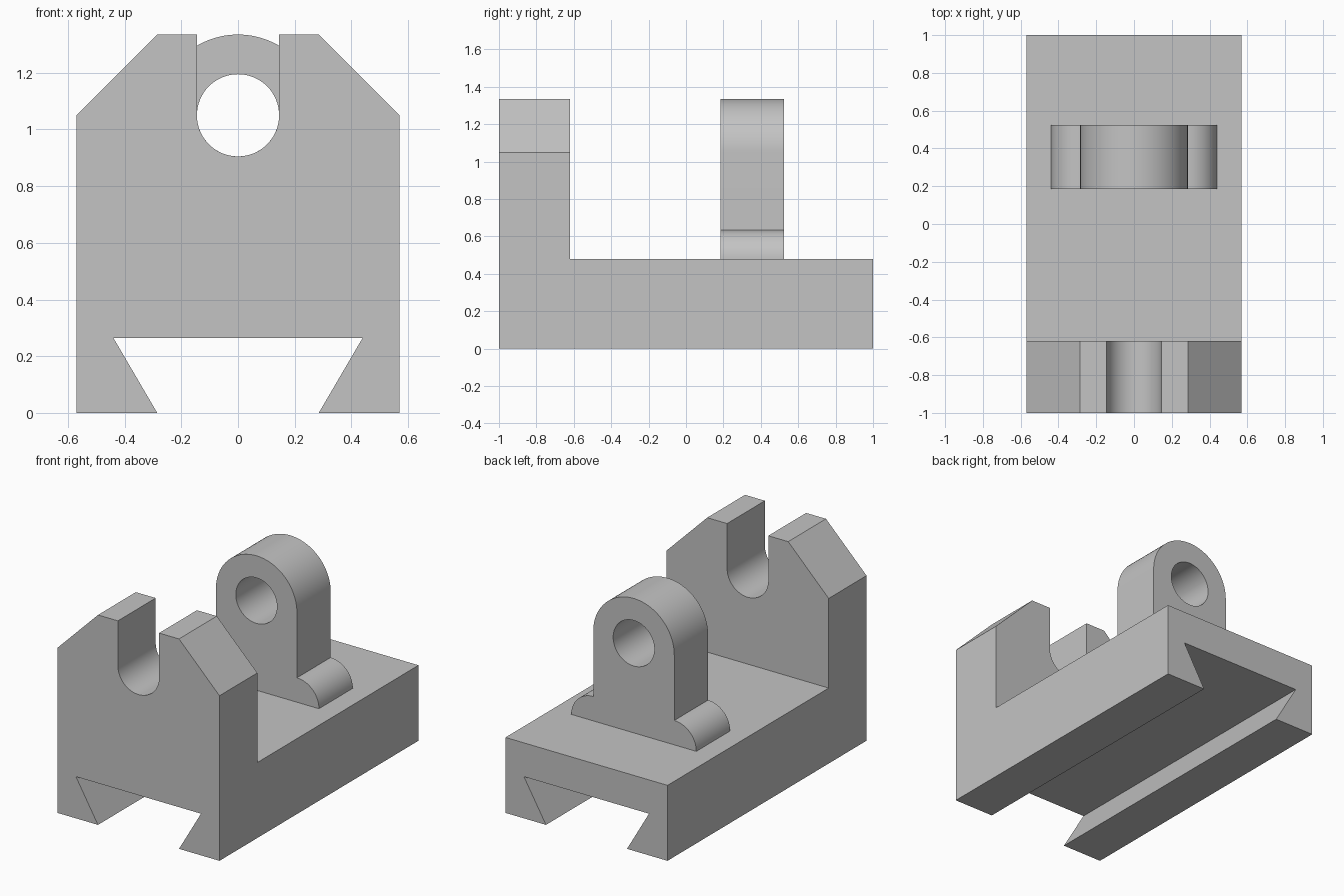
import bpy
import bmesh
from math import cos, sin, pi
from mathutils import Vector

cube = bpy.data.objects.get("Cube")
if cube:
    bpy.data.objects.remove(cube, do_unlink=True)

# Single plain grey
grey = bpy.data.materials.new("plain grey")
grey.use_nodes = True
colour = (0.55, 0.55, 0.55, 1)
grey.diffuse_color = colour
grey.node_tree.nodes["Principled BSDF"].inputs["Base Color"].default_value = colour

# Shared dimensions
HALF_WIDTH = 0.57
BASE_TOP = 0.48
WALL_BACK = -0.62
AXIS_Z = 1.05
BORE = 0.145
LUG_R = 0.285
TOP = AXIS_Z + LUG_R
FOOT_R = 0.155


def arc(cx, cz, radius, start, end, steps):
    """Points along an arc in the front plane, angles in units of pi."""
    angles = [pi * (start + (end - start) * i / steps) for i in range(steps + 1)]
    return [(cx + radius * cos(a), cz + radius * sin(a)) for a in angles]


def mirrored(half):
    """Close a right-hand outline with its mirror image across x = 0."""
    return half + [(-x, z) for x, z in reversed(half) if abs(x) > 1e-5]


def prism(name, outline, y_front, y_back):
    """Extrude a front outline from y_front to y_back."""
    bm = bmesh.new()
    face = bm.faces.new([bm.verts.new((x, y_front, z)) for x, z in outline])
    new = bmesh.ops.extrude_face_region(bm, geom=[face])["geom"]
    verts = [g for g in new if isinstance(g, bmesh.types.BMVert)]
    bmesh.ops.translate(bm, vec=Vector((0, y_back - y_front, 0)), verts=verts)
    bmesh.ops.recalc_face_normals(bm, faces=bm.faces)
    mesh = bpy.data.meshes.new(name)
    bm.to_mesh(mesh)
    bm.free()
    mesh.materials.append(grey)
    obj = bpy.data.objects.new(name, mesh)
    bpy.context.collection.objects.link(obj)
    return obj


def cut(target, cutter):
    """Subtract the cutter, then discard it."""
    cutter.hide_render = True
    mod = target.modifiers.new("cut", "BOOLEAN")
    mod.operation = "DIFFERENCE"
    mod.solver = "EXACT"
    mod.object = cutter
    select(target)
    bpy.ops.object.modifier_apply(modifier=mod.name)
    bpy.data.objects.remove(cutter, do_unlink=True)


def select(obj):
    bpy.ops.object.select_all(action="DESELECT")
    obj.select_set(True)
    bpy.context.view_layer.objects.active = obj


# Slide body: dovetail below, chamfered shoulders and round-bottomed slot above
body_half = [(0.44, 0.265), (0.285, 0), (HALF_WIDTH, 0), (HALF_WIDTH, AXIS_Z),
             (LUG_R, TOP), (BORE, TOP)] + arc(0, AXIS_Z, BORE, 0, -0.5, 24)
body = prism("slide_body", mirrored(body_half), -1, 1)

# Clear the space behind the front wall, down to the deck
clearance = prism("clearance_cutter",
                  mirrored([(1, BASE_TOP), (1, 2)]), WALL_BACK, 2)
cut(body, clearance)

# Bored rear lug with rounded top and quarter-round feet
lug_half = (arc(LUG_R, BASE_TOP, FOOT_R, 0, 0.5, 16)
            + arc(0, AXIS_Z, LUG_R, 0, 0.5, 32))
lug = prism("rear_lug", mirrored(lug_half), 0.185, 0.525)
bore = prism("bore_cutter", arc(0, AXIS_Z, BORE, 0, 2, 64)[:-1], 0, 0.7)
cut(lug, bore)

for part in (body, lug):
    select(part)
    bpy.ops.object.shade_smooth_by_angle(angle=pi / 6)
